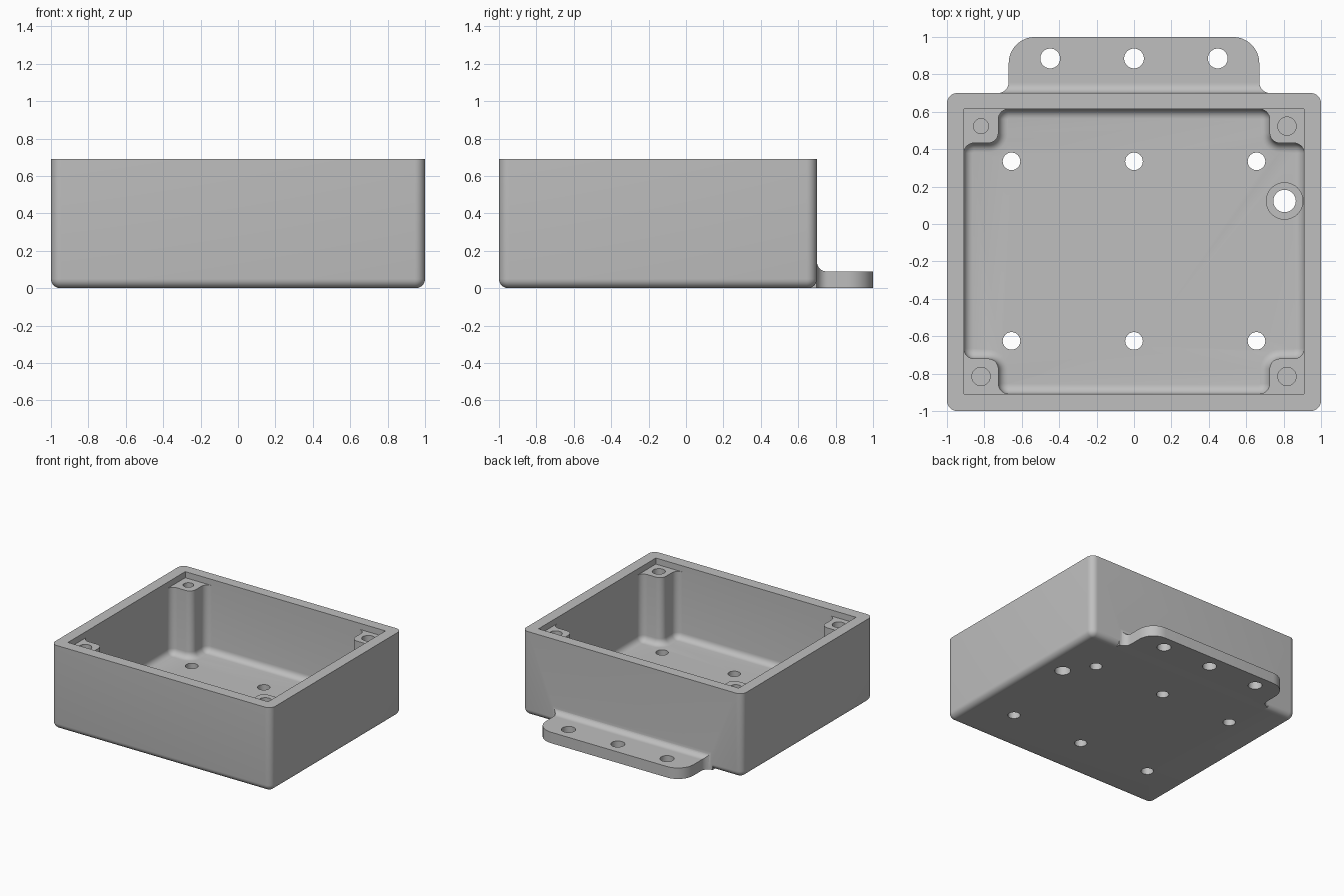
import bpy, bmesh, math
from mathutils import Vector

if "Cube" in bpy.data.objects:
    bpy.data.objects.remove(bpy.data.objects["Cube"])

grey = bpy.data.materials.new("grey plastic")
grey.diffuse_color = (0.52, 0.52, 0.52, 1)
grey.use_nodes = True
grey.node_tree.nodes["Principled BSDF"].inputs["Base Color"].default_value = grey.diffuse_color


def outline(corners, radii, inset=0.0, steps=8):
    """Counter-clockwise polygon moved inwards, with every corner rounded."""
    pts, n = [], len(corners)
    for i in range(n):
        p = Vector(corners[i])
        a = (p - Vector(corners[i - 1])).normalized()
        b = (Vector(corners[(i + 1) % n]) - p).normalized()
        na, nb = Vector((-a.y, a.x)), Vector((-b.y, b.x))
        p = p + (na + nb) * inset
        convex = a.x * b.y - a.y * b.x > 0
        r = radii[i] + (-inset if convex else inset) if radii[i] else 0
        if r <= 0:
            pts.append(p)
            continue
        side = 1 if convex else -1
        centre = p - a * r + na * r * side
        for k in range(steps + 1):
            t = math.pi / 2 * k / steps
            pts.append(centre - na * side * r * math.cos(t) + a * r * math.sin(t))
    return pts


def loft(name, layers):
    """Solid through stacked outlines; layers hold 3D point loops."""
    bm = bmesh.new()
    rings = [[bm.verts.new(p) for p in loop] for loop in layers]
    n = len(rings[0])
    for lo, hi in zip(rings, rings[1:]):
        for i in range(n):
            j = (i + 1) % n
            bm.faces.new((lo[i], lo[j], hi[j], hi[i]))
    bm.faces.new(rings[0][::-1])
    bm.faces.new(rings[-1])
    bmesh.ops.recalc_face_normals(bm, faces=bm.faces)
    mesh = bpy.data.meshes.new(name)
    bm.to_mesh(mesh)
    bm.free()
    mesh.materials.append(grey)
    obj = bpy.data.objects.new(name, mesh)
    bpy.context.collection.objects.link(obj)
    return obj


def filleted(name, corners, radii, z0, z1, fillet=0.0):
    """Upright prism whose bottom edge is rounded by the fillet radius."""
    levels = [(z0, 0.0)]
    if fillet:
        angles = [math.pi / 2 * k / 6 for k in range(7)]
        levels = [(z0 + fillet * (1 - math.cos(t)), fillet * (1 - math.sin(t))) for t in angles]
    levels.append((z1, 0.0))
    return loft(name, [[(p.x, p.y, z) for p in outline(corners, radii, d)] for z, d in levels])


def cylinder(name, x, y, r, z0, z1, n=40):
    ring = [(x + r * math.cos(2 * math.pi * k / n), y + r * math.sin(2 * math.pi * k / n)) for k in range(n)]
    return loft(name, [[(px, py, z) for px, py in ring] for z in (z0, z1)])


def combine(target, tool, operation):
    mod = target.modifiers.new("combine", 'BOOLEAN')
    mod.operation, mod.object, mod.solver = operation, tool, 'EXACT'
    bpy.context.view_layer.objects.active = target
    bpy.ops.object.modifier_apply(modifier=mod.name)
    bpy.data.objects.remove(tool)


def rect(x, y0, y1):
    return [(-x, y0), (x, y0), (x, y1), (-x, y1)]


# Outer body with rounded upright and bottom edges
box = filleted("enclosure_box", rect(1, -1, 0.7), [0.055] * 4, 0, 0.69, 0.05)

# Mounting flange: rounded plan crossed with a side profile that curves up to the wall
plan = [(-0.73, 0.64), (0.73, 0.64), (0.73, 0.699), (0.67, 0.699),
        (0.67, 1), (-0.67, 1), (-0.67, 0.699), (-0.73, 0.699)]
flange = filleted("flange", plan, [0, 0, 0, 0.06, 0.14, 0.14, 0.06, 0], 0, 0.3)
side = [(0.6, -0.1), (1.1, -0.1), (1.1, 0.09)]
side += [(0.752 - 0.052 * math.sin(t), 0.142 - 0.052 * math.cos(t))
         for t in [math.pi / 2 * k / 8 for k in range(9)]]
side += [(0.6, 0.142)]
combine(flange, loft("flange_side", [[(x, y, z) for y, z in side] for x in (-0.9, 0.9)]), 'INTERSECT')
combine(box, flange, 'UNION')

# Cavity leaving four corner posts, with a filleted floor
X, PX, Y0, Y1, P0, P1 = 0.91, 0.725, -0.908, 0.615, -0.72, 0.433
cavity = [(-PX, Y0), (PX, Y0), (PX, P0), (X, P0), (X, P1), (PX, P1),
          (PX, Y1), (-PX, Y1), (-PX, P1), (-X, P1), (-X, P0), (-PX, P0)]
combine(box, filleted("cavity", cavity, [0.055] * 12, 0.09, 0.66, 0.05), 'DIFFERENCE')

# Square lid recess above the posts
combine(box, filleted("lid_recess", rect(X, Y0, Y1), [0] * 4, 0.64, 0.8), 'DIFFERENCE')

# Raised ring round the cable hole
combine(box, cylinder("cable_boss", 0.805, 0.123, 0.1, 0.05, 0.15), 'UNION')

# Through holes: floor, flange and cable
holes = [(x, y, 0.047) for x in (-0.655, 0, 0.655) for y in (-0.625, 0.335)]
holes += [(x, 0.885, 0.053) for x in (-0.448, 0, 0.448)]
holes += [(0.805, 0.123, 0.06)]
for x, y, r in holes:
    combine(box, cylinder("hole", x, y, r, -0.1, 0.3), 'DIFFERENCE')

# Blind screw holes in the posts
for x, y, r in [(-0.818, 0.523, 0.04), (0.818, 0.523, 0.049),
                (-0.818, -0.815, 0.049), (0.818, -0.815, 0.049)]:
    combine(box, cylinder("screw_hole", x, y, r, 0.35, 0.8), 'DIFFERENCE')

# Smooth the rounded edges only
bpy.ops.object.select_all(action='DESELECT')
box.select_set(True)
bpy.context.view_layer.objects.active = box
bpy.ops.object.shade_smooth_by_angle(angle=math.radians(30))
